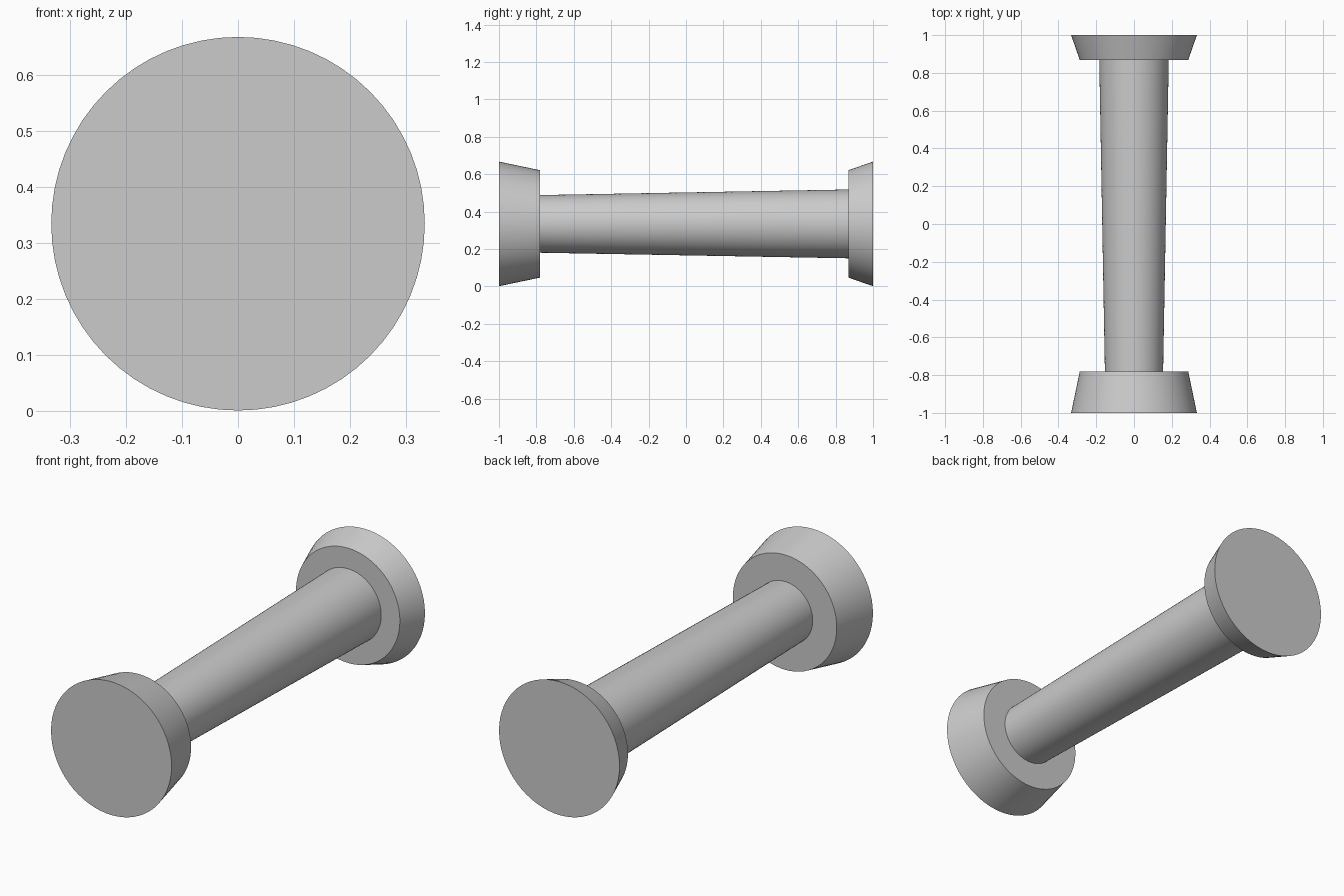
import bpy
from math import radians

if "Cube" in bpy.data.objects:
    bpy.data.objects.remove(bpy.data.objects["Cube"])

AXIS_Z = 0.334
SIDES = 64


def cone_along_y(name, y0, r0, y1, r1):
    """Capped, smooth-sided truncated cone running from y0 to y1."""
    bpy.ops.mesh.primitive_cone_add(
        vertices=SIDES, radius1=r0, radius2=r1, depth=y1 - y0,
        location=(0, (y0 + y1) / 2, AXIS_Z), rotation=(radians(-90), 0, 0))
    ob = bpy.context.object
    ob.name = name
    bpy.ops.object.transform_apply(location=False, rotation=True, scale=True)
    bpy.ops.object.shade_smooth_by_angle(angle=radians(30))
    return ob


# thick front flange, widening outwards
cone_along_y("front_flange", -1.0, 0.333, -0.78, 0.287)
# tapered shaft between the flanges
cone_along_y("shaft", -0.785, 0.154, 0.873, 0.184)
# thinner back flange, widening outwards
cone_along_y("back_flange", 0.868, 0.287, 1.0, 0.333)
